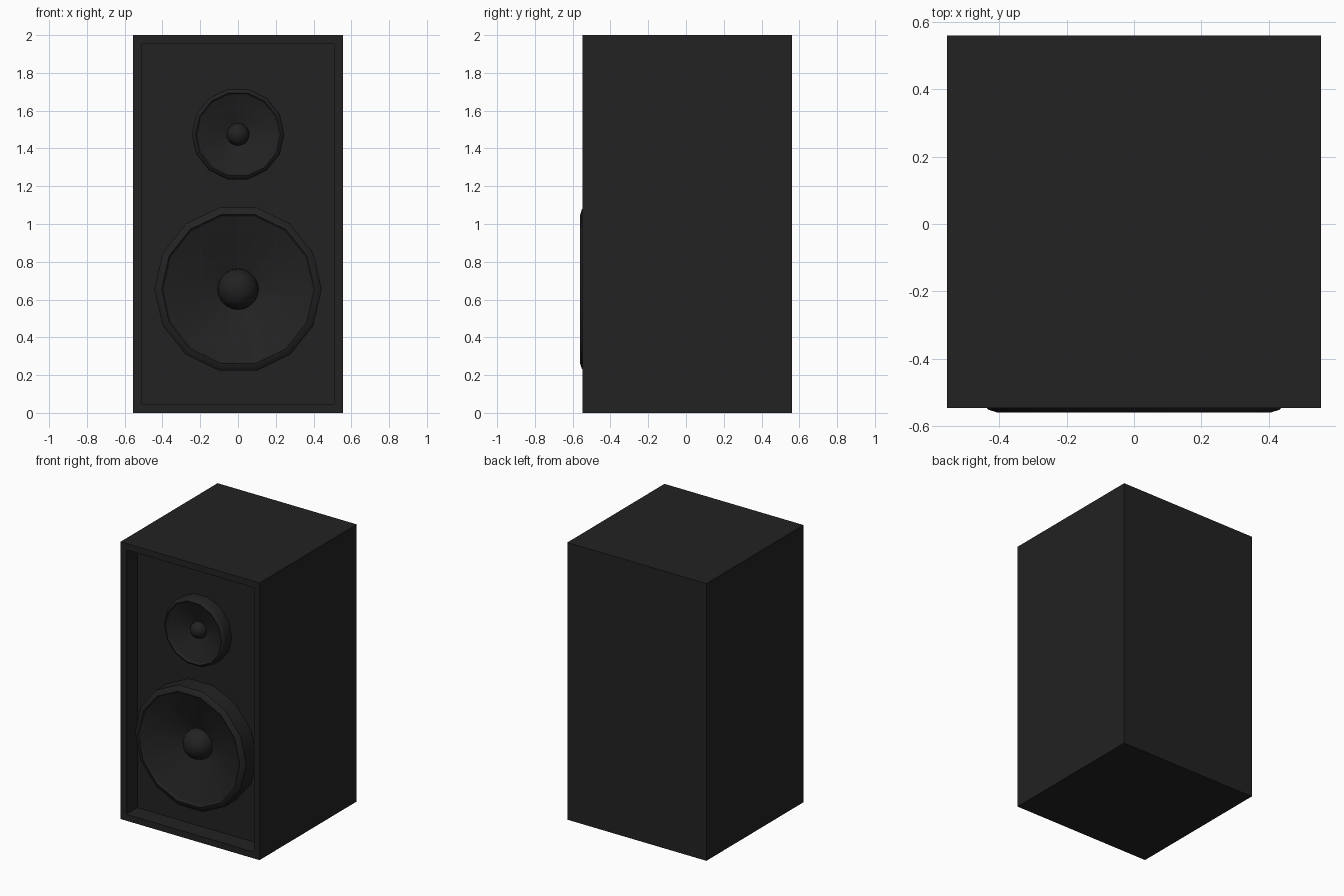
import bpy, bmesh, math
from mathutils import Matrix

if "Cube" in bpy.data.objects:
    bpy.data.objects.remove(bpy.data.objects["Cube"], do_unlink=True)

SIDES = 14
HALF_W, FRONT, BACK, HEIGHT = 0.555, -0.547, 0.56, 2.0
BORDER, BAFFLE = 0.065, -0.42

black = bpy.data.materials.new("matte_black")
black.use_nodes = True
colour = (0.016, 0.016, 0.016, 1)
black.diffuse_color = colour
black.node_tree.nodes["Principled BSDF"].inputs["Base Color"].default_value = colour


def make_object(name, bm, smooth=False):
    bmesh.ops.recalc_face_normals(bm, faces=bm.faces)
    mesh = bpy.data.meshes.new(name)
    bm.to_mesh(mesh)
    bm.free()
    obj = bpy.data.objects.new(name, mesh)
    bpy.context.collection.objects.link(obj)
    mesh.materials.append(black)
    if smooth:
        bpy.ops.object.select_all(action='DESELECT')
        obj.select_set(True)
        bpy.context.view_layer.objects.active = obj
        bpy.ops.object.shade_smooth_by_angle(angle=math.radians(40))
    return obj


def lathe(name, profile, height, sides=SIDES):
    """Spin (radius, y) points about a front-to-back axis."""
    bm = bmesh.new()
    verts = [bm.verts.new((r, y, height)) for r, y in profile]
    edges = [bm.edges.new(pair) for pair in zip(verts, verts[1:])]
    bmesh.ops.spin(bm, geom=verts + edges, cent=(0, 0, height), axis=(0, 1, 0),
                   angle=math.tau, steps=sides, use_duplicate=False)
    bmesh.ops.remove_doubles(bm, verts=bm.verts, dist=0.0001)
    return make_object(name, bm, smooth=True)


def driver(name, height, radius, rim, front, dome_radius):
    """Raised rim, conical diaphragm and a domed centre cap."""
    seat = -0.45
    inner = radius - rim
    lathe(name + "_rim", [(radius, BAFFLE), (radius, front + 0.02),
                          (radius - rim * 0.3, front + 0.008), (inner, front),
                          (inner - 0.01, front + 0.012)], height)
    lathe(name + "_cone", [(inner - 0.01, front + 0.012),
                           (dome_radius * 0.9, seat + 0.008)], height)
    arc = [i * math.pi / 12 for i in range(7)]
    lathe(name + "_dome", [(dome_radius * math.cos(a), seat + 0.008 - dome_radius * math.sin(a))
                           for a in arc], height, 20)


# Cabinet: a box whose front is inset and pushed back to form the baffle
bm = bmesh.new()
bmesh.ops.create_cube(bm, size=1, matrix=Matrix.Translation(
    (0, (FRONT + BACK) / 2, HEIGHT / 2)) @ Matrix.Diagonal(
    (HALF_W * 2, BACK - FRONT, HEIGHT, 1)))
bm.normal_update()
face = min(bm.faces, key=lambda f: f.calc_center_median().y)
bmesh.ops.inset_region(bm, faces=[face], thickness=BORDER)
step = bmesh.ops.extrude_discrete_faces(bm, faces=[face])["faces"]
bmesh.ops.translate(bm, verts=step[0].verts, vec=(0, BAFFLE - FRONT, 0))
make_object("cabinet", bm)

# Speaker drivers
driver("woofer", 0.655, 0.443, 0.038, -0.56, 0.109)
driver("tweeter", 1.475, 0.245, 0.02, -0.51, 0.06)
